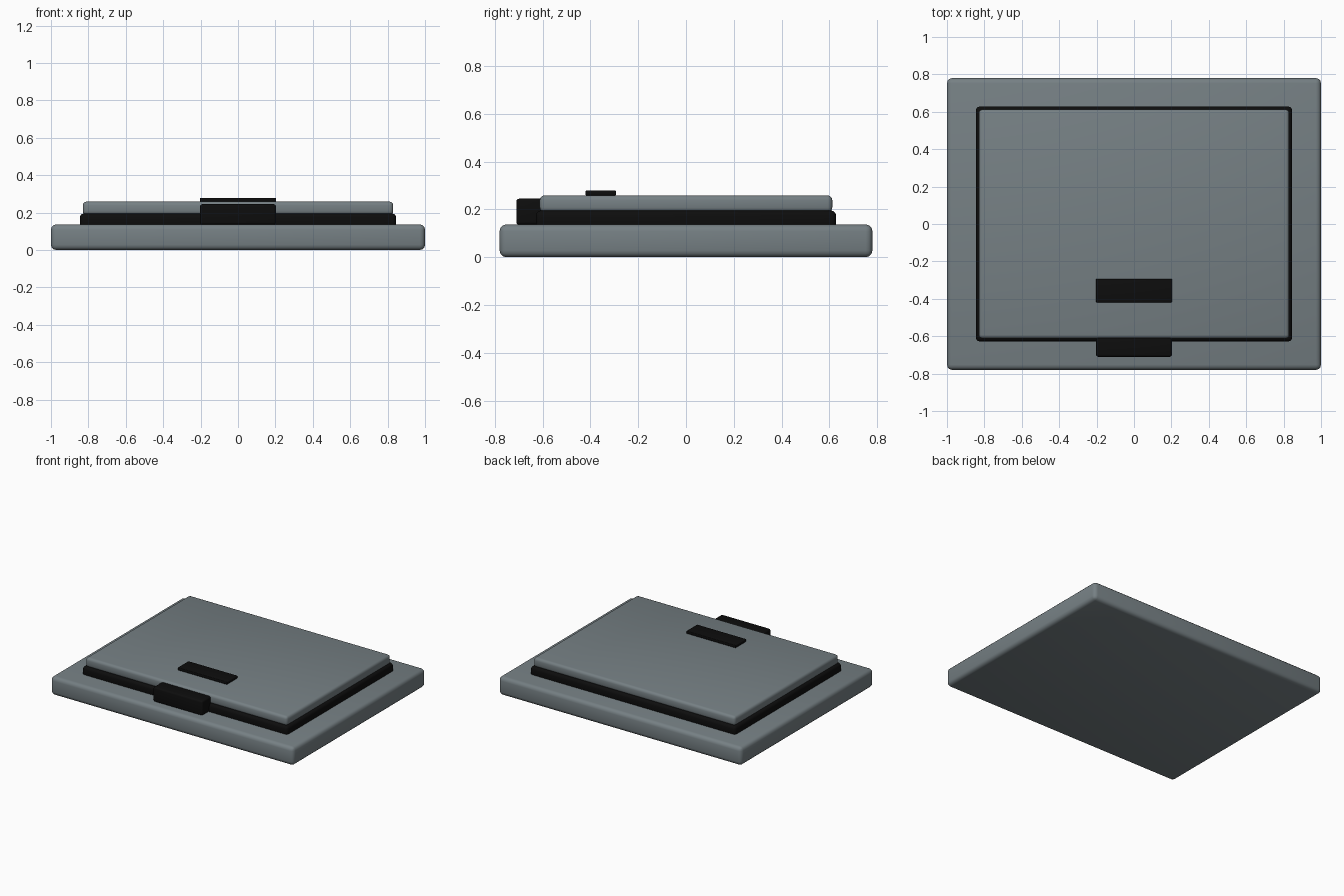
import bpy
import math

cube = bpy.data.objects.get("Cube")
if cube:
    bpy.data.objects.remove(cube, do_unlink=True)


def material(name, rgb):
    m = bpy.data.materials.new(name)
    m.use_nodes = True
    color = (*rgb, 1)
    m.diffuse_color = color
    m.node_tree.nodes["Principled BSDF"].inputs["Base Color"].default_value = color
    return m


grey = material("slate grey", (0.18, 0.215, 0.23))
black = material("black rubber", (0.004, 0.004, 0.004))


def block(name, low, high, bevel, mat):
    """Rounded box spanning two opposite corners."""
    center = [(a + b) / 2 for a, b in zip(low, high)]
    bpy.ops.mesh.primitive_cube_add(size=1, location=center)
    ob = bpy.context.object
    ob.name = name
    ob.scale = [b - a for a, b in zip(low, high)]
    bpy.ops.object.transform_apply(location=False, rotation=False, scale=True)
    mod = ob.modifiers.new("rounded edges", "BEVEL")
    mod.width = bevel
    mod.segments = 3
    bpy.ops.object.modifier_apply(modifier=mod.name)
    bpy.ops.object.shade_smooth_by_angle(angle=math.radians(35))
    ob.data.materials.append(mat)
    return ob


# Frame, seal and lid stacked on each other
block("base_frame", (-1, -0.78, 0), (1, 0.78, 0.137), 0.028, grey)
block("seal", (-0.845, -0.628, 0.12), (0.845, 0.628, 0.195), 0.02, black)
block("lid", (-0.83, -0.612, 0.188), (0.83, 0.612, 0.259), 0.02, grey)

# Front latch and grip plate
block("latch", (-0.203, -0.71, 0.136), (0.203, -0.6, 0.245), 0.012, black)
block("grip_plate", (-0.203, -0.42, 0.258), (0.203, -0.293, 0.279), 0.005, black)
